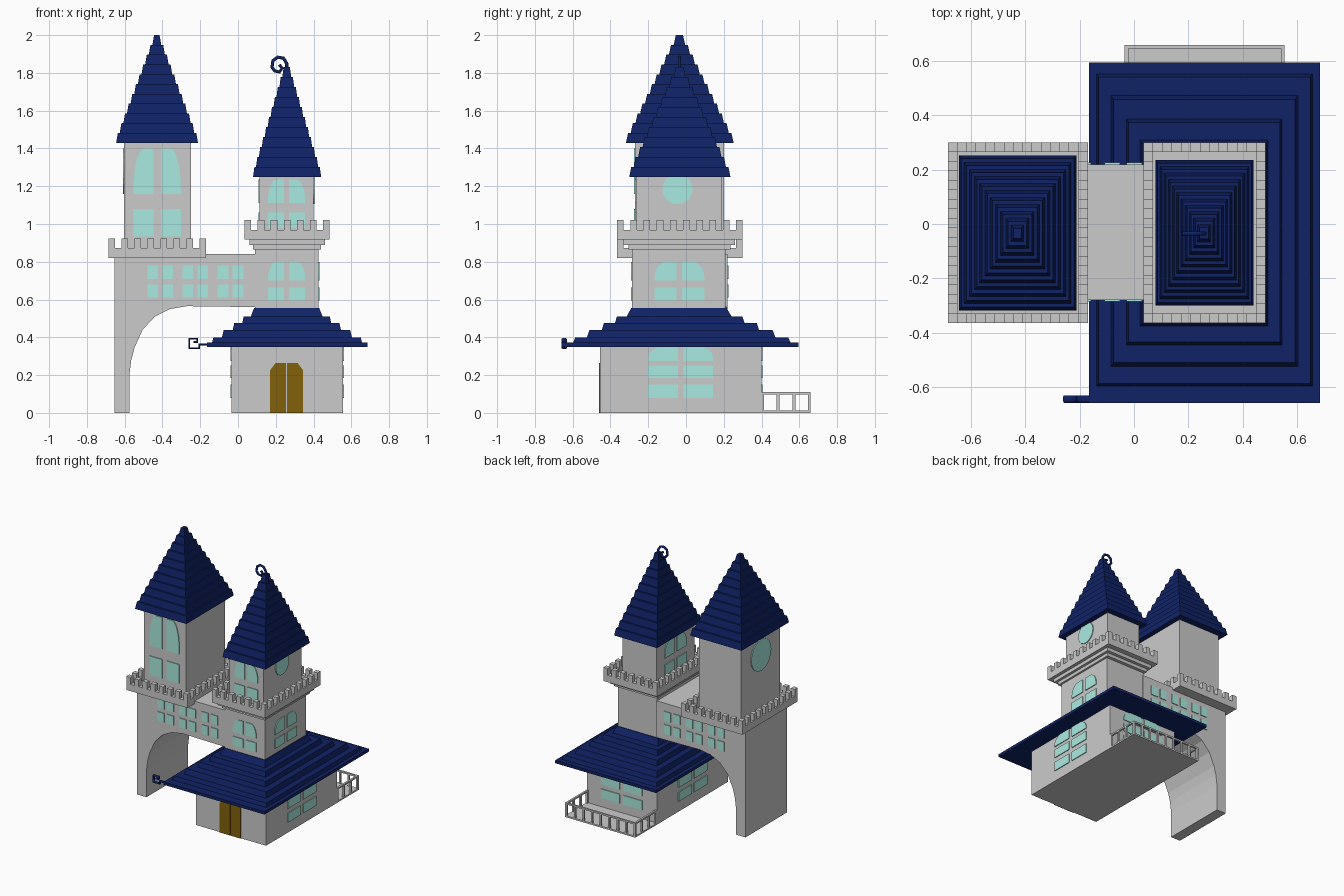
import bpy, bmesh, math

if "Cube" in bpy.data.objects:
    bpy.data.objects.remove(bpy.data.objects["Cube"])


def material(name, rgb):
    m = bpy.data.materials.new(name)
    m.diffuse_color = (*rgb, 1)
    m.use_nodes = True
    m.node_tree.nodes["Principled BSDF"].inputs["Base Color"].default_value = m.diffuse_color
    return m


BLUE = material("roof_blue", (0.005, 0.016, 0.13))
GLASS = material("pale_glass", (0.4, 0.83, 0.75))
GOLD = material("door_gold", (0.22, 0.12, 0.003))


def finish(name, bm, mat=None):
    bmesh.ops.recalc_face_normals(bm, faces=bm.faces)
    me = bpy.data.meshes.new(name)
    bm.to_mesh(me)
    bm.free()
    ob = bpy.data.objects.new(name, me)
    bpy.context.collection.objects.link(ob)
    if mat:
        me.materials.append(mat)
    return ob


def add_box(bm, x0, x1, y0, y1, z0, z1):
    vs = bmesh.ops.create_cube(bm, size=1)["verts"]
    for v in vs:
        v.co = ((x0 + x1) / 2 + v.co.x * (x1 - x0),
                (y0 + y1) / 2 + v.co.y * (y1 - y0),
                (z0 + z1) / 2 + v.co.z * (z1 - z0))


def boxes(name, items, mat=None):
    bm = bmesh.new()
    for b in items:
        add_box(bm, *b)
    return finish(name, bm, mat)


def add_prism(bm, a, b):
    """Closed prism between two matching outlines."""
    va, vb = [bm.verts.new(p) for p in a], [bm.verts.new(p) for p in b]
    bm.faces.new(va)
    bm.faces.new(vb)
    for i in range(len(va)):
        j = (i + 1) % len(va)
        bm.faces.new((va[i], va[j], vb[j], vb[i]))


def stepped_roof(name, base, top, profile):
    """Rectangular rings following (inset fraction, z) steps."""
    bm = bmesh.new()
    rings = []
    for t, z in profile:
        x0, x1, y0, y1 = [a + (b - a) * t for a, b in zip(base, top)]
        rings.append([bm.verts.new(p) for p in
                      ((x0, y0, z), (x1, y0, z), (x1, y1, z), (x0, y1, z))])
    for r, s in zip(rings, rings[1:]):
        for i in range(4):
            j = (i + 1) % 4
            bm.faces.new((r[i], r[j], s[j], s[i]))
    bm.faces.new(rings[0])
    bm.faces.new(rings[-1])
    return finish(name, bm, BLUE)


def spire_profile(z0, z1, n):
    pts = []
    for i in range(n):
        pts += [(i / n, z0 + (z1 - z0) * i / n), ((i + .45) / n, z0 + (z1 - z0) * (i + 1) / n)]
    return pts


def panes(name, side, plane, outlines, mat=GLASS, thick=0.006):
    """Thin plates on a wall; side is the wall axis with its sign."""
    s = 1 if side[0] == "+" else -1
    bm = bmesh.new()
    for o in outlines:
        ends = [[(u, plane + d, v) if side[1] == "y" else (plane + d, u, v) for u, v in o]
                for d in (-.004 * s, thick * s)]
        add_prism(bm, *ends)
    return finish(name, bm, mat)


def rect(u0, u1, v0, v1):
    return [(u0, v0), (u1, v0), (u1, v1), (u0, v1)]


def pair(c, inner, outer, rows, arch):
    """Mirrored panes: plain rows plus a top row with curved outer edge."""
    out = []
    for s in (-1, 1):
        out += [rect(c + s * inner, c + s * outer, *r) for r in rows]
        w, h = outer - inner, arch[1] - arch[0]
        curve = [(c + s * (inner + w * (.45 + .55 * math.cos(t))), arch[0] + h * (.15 + .85 * math.sin(t)))
                 for t in [k * math.pi / 12 for k in range(7)]]
        out.append([(c + s * inner, arch[0]), (c + s * outer, arch[0])] + curve
                   + [(c + s * inner, arch[1])])
    return out


def disc(c, z, r):
    return [(c + r * math.cos(k * math.pi / 10), z + r * math.sin(k * math.pi / 10)) for k in range(20)]


def battlement(name, x0, x1, y0, y1, z, nx, ny):
    """Deck, parapet and a ring of merlons."""
    w, zc, zt = .035, z + .052, z + .104
    b = [(x0, x1, y0, y1, z, z + .025),
         (x0, x1, y0, y0 + w, z, zc), (x0, x1, y1 - w, y1, z, zc),
         (x0, x0 + w, y0, y1, z, zc), (x1 - w, x1, y0, y1, z, zc)]
    for i in range(nx):
        x = x0 + (x1 - x0 - w) * i / (nx - 1)
        b += [(x, x + w, y, y + w, zc, zt) for y in (y0, y1 - w)]
    for i in range(1, ny - 1):
        y = y0 + (y1 - y0 - w) * i / (ny - 1)
        b += [(x, x + w, y, y + w, zc, zt) for x in (x0, x1 - w)]
    boxes(name, b)


def curl(name, pts, y, depth, kind="POLY", deep=1):
    cu = bpy.data.curves.new(name, "CURVE")
    cu.dimensions = "3D"
    cu.bevel_depth, cu.bevel_resolution, cu.use_fill_caps = depth, 1, True
    sp = cu.splines.new(kind)
    sp.points.add(len(pts) - 1)
    for p, (x, z) in zip(sp.points, pts):
        p.co = (x, 0, z, 1)
    cu.materials.append(BLUE)
    ob = bpy.data.objects.new(name, cu)
    ob.location.y, ob.scale.y = y, deep
    bpy.context.collection.objects.link(ob)


# Walls
boxes("house", [(-.035, .555, -.455, .40, 0, .37)])
boxes("middle_tower", [(.09, .425, -.285, .21, .36, .87)])
boxes("tower_corbel", [(.08, .44, -.305, .235, .865, .89), (.06, .46, -.33, .26, .89, .92)])
boxes("upper_tower", [(.115, .40, -.265, .19, .92, 1.26)])
boxes("left_tower", [(-.604, -.25, -.27, .20, .83, 1.44)])

# Leg and bridge with the arched underside
arch = [(-.655, 0), (-.575, 0), (-.575, .2), (-.565, .28), (-.548, .345), (-.505, .44), (-.44, .51),
        (-.36, .55), (-.27, .565), (.1, .56), (.1, .84), (-.655, .84)]
bm = bmesh.new()
add_prism(bm, [(x, -.28, z) for x, z in arch], [(x, .22, z) for x, z in arch])
finish("bridge_and_leg", bm)

battlement("left_battlement", -.685, -.17, -.365, .30, .82, 8, 10)
battlement("right_battlement", .035, .485, -.365, .30, .917, 7, 10)

# Roofs
stepped_roof("left_spire", (-.645, -.212, -.318, .252), (-.434, -.426, -.04, -.03),
             spire_profile(1.43, 2.0, 11))
stepped_roof("right_spire", (.08, .44, -.30, .235), (.25, .266, -.042, -.026),
             spire_profile(1.25, 1.83, 11))
stepped_roof("house_roof", (-.165, .685, -.635, .595), (.085, .43, -.29, .215),
             [(0, .35), (0, .372), (.11, .372), (.14, .4), (.32, .4), (.36, .44), (.55, .44),
              (.58, .475), (.75, .475), (.78, .51), (.93, .51), (1, .555)])
boxes("eave_board", [(-.165, .685, -.66, -.63, .35, .372)], BLUE)

# Ornamental curls
curl("spire_curl", [(.258, 1.80), (.258, 1.85), (.24, 1.878), (.21, 1.883), (.185, 1.865), (.18, 1.83),
                    (.195, 1.81), (.22, 1.805), (.233, 1.825), (.218, 1.843)], -.035, .009)
curl("eave_curl", [(-.15, .362), (-.205, .362), (-.205, .342), (-.258, .342), (-.258, .392), (-.215, .392),
                   (-.215, .375), (-.235, .375)], -.645, .007, deep=2)

# House windows on three sides
rows, top = [(.08, .15), (.185, .25)], (.275, .355)
panes("house_window_right", "+x", .555, pair(-.028, .015, .172, rows, top))
panes("house_window_left", "-x", -.035, pair(-.028, .015, .172, rows, top))
panes("house_window_back", "+y", .40, pair(.26, .015, .172, rows, top))

# Tower windows
mid_row, mid_top = [(.595, .665)], (.70, .80)
panes("middle_window_front", "-y", -.285, pair(.257, .013, .098, mid_row, mid_top))
panes("middle_window_right", "+x", .425, pair(-.035, .015, .132, mid_row, mid_top))
up_row, up_top = [(.98, 1.06)], (1.11, 1.235)
panes("upper_window_front", "-y", -.265, pair(.257, .013, .098, up_row, up_top))
panes("upper_window_left", "-x", .115, pair(-.035, .015, .132, up_row, up_top))
panes("upper_round_window", "+x", .40, [disc(-.045, 1.185, .08)])
panes("left_window_front", "-y", -.27, pair(-.428, .02, .125, [(.935, 1.08)], (1.16, 1.4)))
panes("left_round_window", "-x", -.604, [disc(-.035, 1.28, .12)])

# Bridge windows, both faces
grid = [rect(x, x + .057, z, z + .07) for z in (.61, .71)
        for a in (-.48, -.295, -.108) for x in (a, a + .08)]
panes("bridge_windows_front", "-y", -.28, grid)
panes("bridge_windows_back", "+y", .22, grid)

# Double door
panes("door", "-y", -.455, [[(.257 + s * .002, 0), (.257 + s * .088, 0), (.257 + s * .088, .225),
                             (.257 + s * .058, .265), (.257 + s * .002, .265)] for s in (-1, 1)], GOLD)

# Balcony: floor, rails and balusters
x0, x1, y1 = -.035, .555, .66
bal = [(x0, x1, .39, y1, 0, .012), (x0, x1, y1 - .014, y1, .098, .11)]
bal += [(x, x + .014, .39, y1, .098, .11) for x in (x0, x1 - .014)]
for i in range(9):
    x = x0 + (x1 - x0 - .014) * i / 8
    bal.append((x, x + .014, y1 - .014, y1, .01, .1))
for y in (.40, .48, .565):
    bal += [(x, x + .014, y, y + .014, .01, .1) for x in (x0, x1 - .014)]
boxes("balcony", bal)
